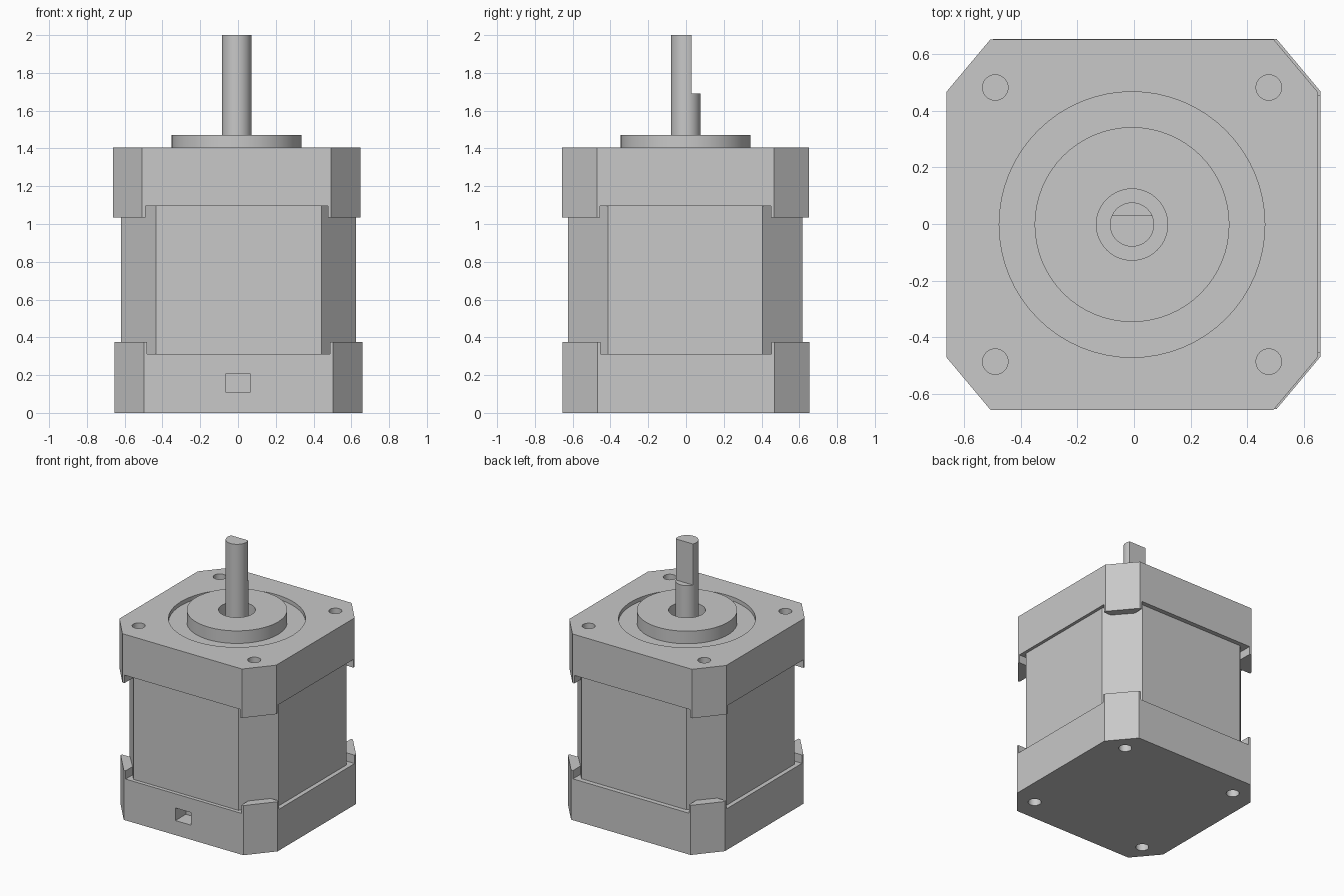
import bpy, bmesh, math

cube = bpy.data.objects.get("Cube")
if cube:
    bpy.data.objects.remove(cube, do_unlink=True)

# One plain metal colour
GREY = (0.58, 0.58, 0.58, 1)
metal = bpy.data.materials.new("grey metal")
metal.use_nodes = True
metal.diffuse_color = GREY
metal.node_tree.nodes["Principled BSDF"].inputs["Base Color"].default_value = GREY

TOP = (-0.007, -0.002)     # axis of the top cap and shaft
BASE = (0.003, 0.0)        # axis of the bottom cap


def prism(name, outline, z0, z1):
    """Extrude a counter-clockwise outline from z0 up to z1."""
    bm = bmesh.new()
    low = [bm.verts.new((x, y, z0)) for x, y in outline]
    high = [bm.verts.new((x, y, z1)) for x, y in outline]
    bm.faces.new(low[::-1])
    bm.faces.new(high)
    n = len(outline)
    for i in range(n):
        j = (i + 1) % n
        bm.faces.new((low[i], low[j], high[j], high[i]))
    mesh = bpy.data.meshes.new(name)
    bm.to_mesh(mesh)
    bm.free()
    mesh.materials.append(metal)
    obj = bpy.data.objects.new(name, mesh)
    bpy.context.collection.objects.link(obj)
    return obj


def block(name, centre, hx, hy, z0, z1):
    x, y = centre
    return prism(name, [(x - hx, y - hy), (x + hx, y - hy),
                        (x + hx, y + hy), (x - hx, y + hy)], z0, z1)


def cylinder(name, centre, r, z0, z1, sides=64):
    angles = [2 * math.pi * i / sides for i in range(sides)]
    return prism(name, [(centre[0] + r * math.cos(a), centre[1] + r * math.sin(a))
                        for a in angles], z0, z1)


def octagon(name, centre, hx, hy, cx, cy, z0, z1):
    """Square prism with cut corners: flats end at cx and cy."""
    quarter = [(hx, cy), (cx, hy)]
    pts = []
    for sx, sy in ((1, 1), (-1, 1), (-1, -1), (1, -1)):
        corner = [(sx * x, sy * y) for x, y in quarter]
        pts += corner if sx * sy > 0 else corner[::-1]
    return prism(name, [(centre[0] + x, centre[1] + y) for x, y in pts], z0, z1)


def cut(obj, *cutters):
    """Subtract each cutter and remove it."""
    for cutter in cutters:
        cutter.hide_render = True
        mod = obj.modifiers.new("cut", "BOOLEAN")
        mod.operation = "DIFFERENCE"
        mod.solver = "EXACT"
        mod.object = cutter
        bpy.context.view_layer.objects.active = obj
        bpy.ops.object.modifier_apply(modifier=mod.name)
        bpy.data.objects.remove(cutter, do_unlink=True)


def cap(name, centre, z0, z1, relief, holes):
    """End cap with corner tabs left by cross cuts, and four screw holes."""
    obj = octagon(name, centre, 0.656, 0.654, 0.5, 0.468, z0, z1)
    cut(obj, block("relief_x", centre, 1, 0.452, *relief),
        block("relief_y", centre, 0.484, 1, *relief))
    for sx in (-1, 1):
        for sy in (-1, 1):
            spot = (centre[0] + sx * 0.483, centre[1] + sy * 0.484)
            cut(obj, cylinder("screw_hole", spot, 0.045, *holes, sides=32))
    return obj


# Middle body
body = octagon("body", (0.003, -0.004), 0.623, 0.622, 0.438, 0.408, 0.29, 1.12)

# Bottom cap with a connector socket in the front
bottom_cap = cap("bottom_cap", BASE, 0, 0.375, (0.312, 0.6), (-0.1, 0.2))
cut(bottom_cap, block("socket", (0, -0.65), 0.065, 0.12, 0.11, 0.205))

# Top cap with a round recess and shaft bore
top_cap = cap("top_cap", TOP, 1.035, 1.405, (0.8, 1.096), (1.2, 1.6))
cut(top_cap, cylinder("recess", TOP, 0.469, 1.375, 1.6),
    cylinder("bore", TOP, 0.126, 1.3, 1.7))

# Raised pilot boss
boss = cylinder("pilot_boss", TOP, 0.344, 1.37, 1.47)
cut(boss, cylinder("bore", TOP, 0.126, 1.3, 1.7))

# Shaft with a flat on its back
shaft = cylinder("shaft", TOP, 0.078, 1.28, 2.0)
cut(shaft, block("flat", (0, 0.53), 0.5, 0.5, 1.69, 2.2))

# Smooth the round walls, keep edges sharp
bpy.ops.object.select_all(action="DESELECT")
for obj in (body, bottom_cap, top_cap, boss, shaft):
    obj.select_set(True)
bpy.context.view_layer.objects.active = body
bpy.ops.object.shade_smooth_by_angle(angle=math.radians(30))
